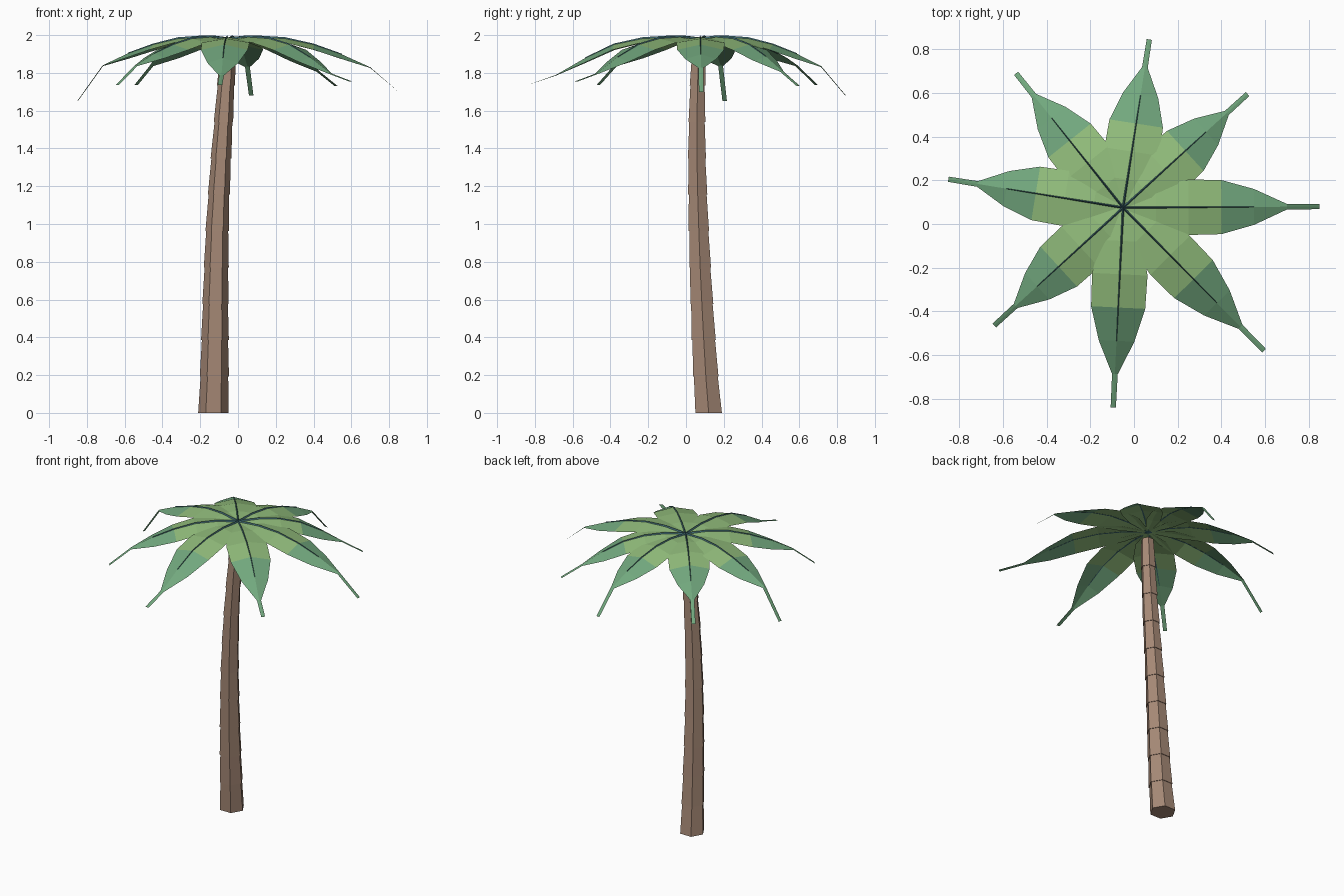
import bpy, bmesh, math
from mathutils import Vector

if "Cube" in bpy.data.objects:
    bpy.data.objects.remove(bpy.data.objects["Cube"])


def srgb(r, g, b):
    def lin(c):
        c /= 255
        return c / 12.92 if c <= 0.04045 else ((c + 0.055) / 1.055) ** 2.4
    return (lin(r), lin(g), lin(b), 1)


def material(name, rgb):
    m = bpy.data.materials.new(name)
    m.diffuse_color = srgb(*rgb)
    m.use_nodes = True
    m.node_tree.nodes["Principled BSDF"].inputs["Base Color"].default_value = m.diffuse_color
    return m


bark = material("bark_brown", (166, 137, 118))
inner_green = material("leaf_green", (145, 188, 123))
outer_green = material("blue_green", (114, 168, 126))
rib_teal = material("rib_teal", (66, 110, 118))


def make_object(name, bm, mats):
    me = bpy.data.meshes.new(name)
    bm.to_mesh(me)
    bm.free()
    for m in mats:
        me.materials.append(m)
    ob = bpy.data.objects.new(name, me)
    bpy.context.collection.objects.link(ob)
    return ob


def skin(bm, rings, closed):
    """Bridge successive rows of vertices with quads."""
    n = len(rings[0])
    for a, b in zip(rings, rings[1:]):
        for i in range(n if closed else n - 1):
            j = (i + 1) % n
            bm.faces.new((a[i], a[j], b[j], b[i]))


# Trunk: ten six-sided sleeves, each flared at its foot, along a gentle curve
SEGMENTS, SEG_H = 10, 0.1925
path = [(-0.130, 0.120), (-0.125, 0.105), (-0.122, 0.094), (-0.119, 0.084),
        (-0.115, 0.075), (-0.110, 0.068), (-0.101, 0.062), (-0.090, 0.058),
        (-0.077, 0.058), (-0.064, 0.061), (-0.050, 0.068)]
for k in range(SEGMENTS):
    bm = bmesh.new()
    radius = 0.081 - 0.0037 * k
    rings = []
    for end, r in ((0, radius), (1, radius - 0.008)):
        cx, cy = path[k + end]
        rings.append([bm.verts.new((cx + r * math.cos(i * math.pi / 3),
                                    cy + r * math.sin(i * math.pi / 3),
                                    (k + end) * SEG_H)) for i in range(6)])
    skin(bm, rings, True)
    bm.faces.new(rings[0][::-1])
    bm.faces.new(rings[1])
    make_object(f"trunk_segment_{k + 1}", bm, [bark])

# Fronds: tip x, tip y, tip z, height where the stalk begins
CENTRE = Vector((-0.05, 0.075, 0))
fronds = [(0.85, 0.080, 1.70, 1.83), (0.52, 0.595, 1.73, 1.81),
          (0.07, 0.845, 1.68, 1.835), (-0.54, 0.690, 1.735, 1.84),
          (-0.85, 0.205, 1.65, 1.84), (-0.64, -0.465, 1.735, 1.84),
          (-0.095, -0.84, 1.735, 1.79), (0.595, -0.58, 1.755, 1.80)]
half_width = [0.012, 0.095, 0.127, 0.124, 0.082, 0.013, 0.012]
edge_drop = [0.0, 0.015, 0.022, 0.028, 0.025, 0.004, 0.0]

for k, (tx, ty, tz, kink) in enumerate(fronds):
    reach = Vector((tx, ty, 0)) - CENTRE
    side = Vector((-reach.y, reach.x, 0)).normalized()
    heights = [1.978, 1.990, 1.982, 1.950, (1.95 + kink) / 2 + 0.008, kink, tz]
    spine = [CENTRE + reach * (i / 6) + Vector((0, 0, z))
             for i, z in enumerate(heights)]

    # Leaf blade folded along its middle, ending in a narrow stalk
    bm = bmesh.new()
    rows = []
    for p, w, d in zip(spine, half_width, edge_drop):
        drop = Vector((0, 0, d))
        rows.append([bm.verts.new(v) for v in
                     (p - side * w - drop, p, p + side * w - drop)])
    skin(bm, rows, False)
    bm.normal_update()
    for f in bm.faces:
        if f.normal.z < 0:
            f.normal_flip()
        along = (f.calc_center_median() - CENTRE).dot(reach) / reach.length_squared
        f.material_index = 1 if along > 0.5 else 0
    make_object(f"frond_{k + 1}", bm, [inner_green, outer_green])

    # Raised midrib tapering toward the outer blade
    bm = bmesh.new()
    rows = []
    for i, p in enumerate(spine[:5]):
        w = 0.006 - 0.001 * i
        base = Vector((0, 0, -0.002))
        rows.append([bm.verts.new(v) for v in
                     (p - side * w + base, p + side * w + base,
                      p + Vector((0, 0, 0.010 - 0.0016 * i)))])
    skin(bm, rows, True)
    bm.faces.new(rows[0])
    bm.faces.new(rows[-1][::-1])
    bmesh.ops.recalc_face_normals(bm, faces=bm.faces)
    make_object(f"midrib_{k + 1}", bm, [rib_teal])
